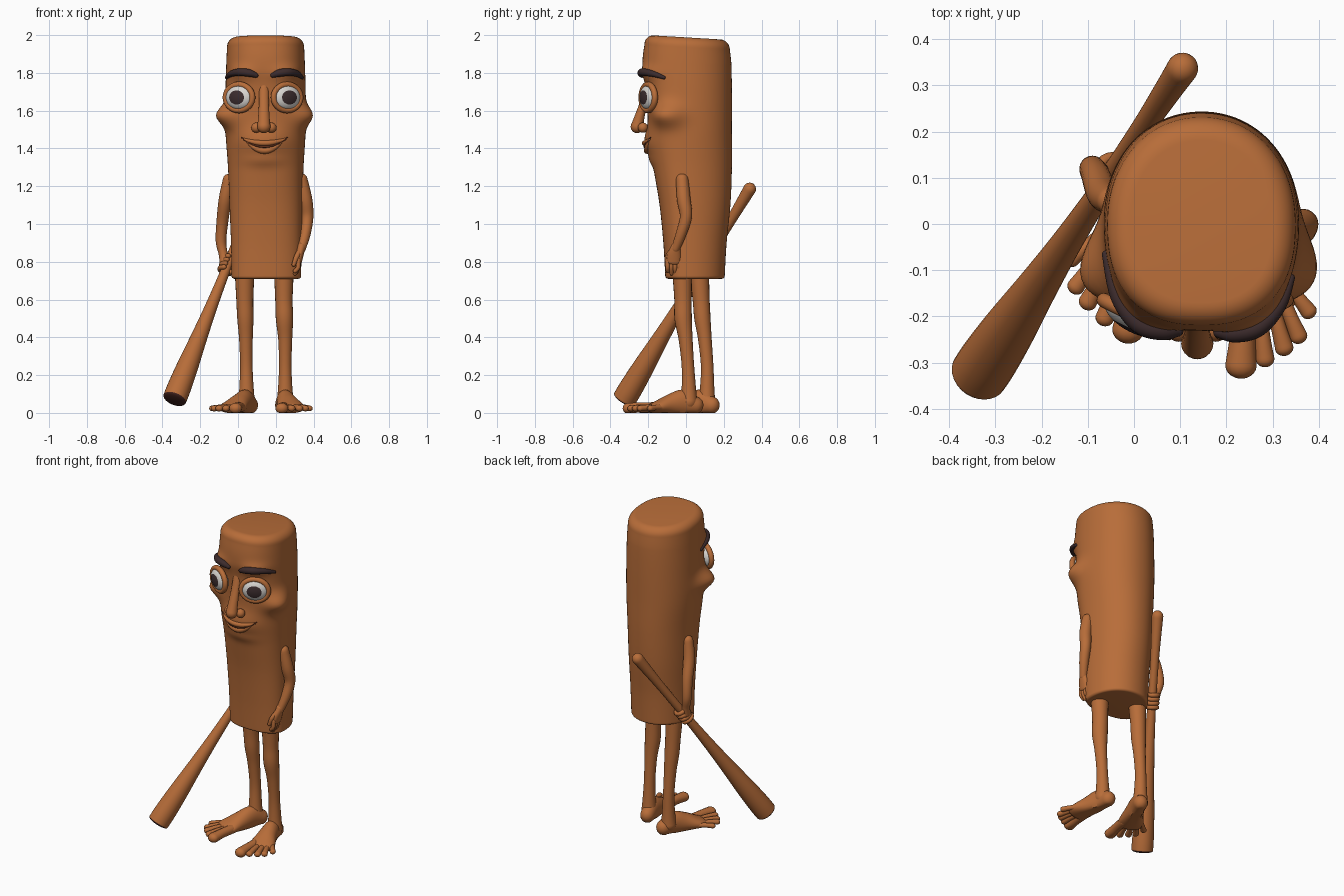
import bpy, bmesh, math
from mathutils import Vector, Matrix
from mathutils.bvhtree import BVHTree

if "Cube" in bpy.data.objects:
    bpy.data.objects.remove(bpy.data.objects["Cube"])


def material(name, rgb):
    m = bpy.data.materials.new(name)
    m.diffuse_color = (*rgb, 1)
    m.use_nodes = True
    m.node_tree.nodes["Principled BSDF"].inputs["Base Color"].default_value = m.diffuse_color
    return m


BROWN = material("wood brown", (0.479, 0.153, 0.041))
DARK = material("dark brow", (0.045, 0.024, 0.025))
WHITE = material("eye white", (0.68, 0.66, 0.63))
PUPIL = material("dark pupil", (0.045, 0.026, 0.028))
TIP = material("dark bat end", (0.06, 0.018, 0.014))
CREASE = material("mouth line", (0.12, 0.03, 0.012))


def finish(name, bm, mats, angle=50):
    bmesh.ops.recalc_face_normals(bm, faces=bm.faces[:])
    me = bpy.data.meshes.new(name)
    bm.to_mesh(me)
    bm.free()
    for m in mats:
        me.materials.append(m)
    me.shade_smooth()
    me.set_sharp_from_angle(angle=math.radians(angle))
    ob = bpy.data.objects.new(name, me)
    bpy.context.scene.collection.objects.link(ob)
    return ob


def spline(pts, steps):
    """Catmull-Rom samples through tuples of any length."""
    out = []
    n = len(pts)
    for i in range(n - 1):
        p0, p1, p2, p3 = pts[max(i - 1, 0)], pts[i], pts[i + 1], pts[min(i + 2, n - 1)]
        for k in range(steps):
            t = k / steps
            out.append(tuple(0.5 * (2 * b + (c - a) * t + (2 * a - 5 * b + 4 * c - d) * t * t
                                    + (3 * b - a - 3 * c + d) * t ** 3)
                             for a, b, c, d in zip(p0, p1, p2, p3)))
    out.append(tuple(pts[-1]))
    return out


def tube(name, pts, ref=(0, 1, 0), mats=(BROWN,), steps=6, segs=20, dome=1.0, tip=False):
    """Rounded limb through (x, y, z, half width[, half height]) points."""
    ref = Vector(ref)
    pts = spline([p if len(p) == 5 else (*p, p[3]) for p in pts], steps)
    pos = [Vector(p[:3]) for p in pts]
    rings = []
    last = len(pts) - 1
    for i, p in enumerate(pts):
        t = (pos[min(i + 1, last)] - pos[max(i - 1, 0)]).normalized()
        a = (ref - t * t.dot(ref)).normalized()
        rings.append((pos[i], t, a, t.cross(a), p[3], p[4]))

    def cap(ring, sign, d):
        c, t, a, b, w, h = ring
        return [(c + t * sign * d * min(w, h) * math.sin(g), t, a, b, w * math.cos(g), h * math.cos(g))
                for g in (0.3, 0.6, 0.9, 1.2, 1.42)]
    rings = cap(rings[0], -1, 1)[::-1] + rings + cap(rings[-1], 1, dome)
    bm = bmesh.new()
    loops = []
    for c, t, a, b, w, h in rings:
        loop = []
        for k in range(segs):
            g = math.tau * k / segs
            v = c + b * w * math.cos(g) + a * h * math.sin(g)
            v.z = max(v.z, 0.0)
            loop.append(bm.verts.new(v))
        loops.append(loop)
    for j, (l0, l1) in enumerate(zip(loops, loops[1:])):
        for k in range(segs):
            f = bm.faces.new((l0[k], l0[(k + 1) % segs], l1[(k + 1) % segs], l1[k]))
            f.material_index = 1 if tip and j >= len(loops) - 6 else 0
    bm.faces.new(loops[0])
    bm.faces.new(loops[-1]).material_index = 1 if tip else 0
    return finish(name, bm, mats)


# Body: lofted column with face bumps. Rows: z, centre x, half width, front y, back y
ROWS = [(0.725, .15, .184, -.11, .205), (0.9, .15, .187, -.12, .215), (1.1, .148, .193, -.14, .235),
        (1.3, .147, .2, -.172, .243), (1.5, .146, .212, -.195, .243), (1.7, .146, .212, -.213, .243),
        (1.85, .146, .208, -.23, .24), (1.95, .146, .204, -.22, .232)]
# Bumps: centre x, y, z, horizontal spread, vertical spread, height
BUMPS = [(-.06, -.1, 1.575, .08, .06, .068), (.345, -.1, 1.575, .08, .06, .054),
         (.015, -.2, 1.80, .08, .04, .02), (.255, -.2, 1.80, .08, .04, .02),
         (.137, -.2, 1.43, .13, .08, .032), (.137, -.19, 1.335, .1, .03, .01)]
SEGS = 112
loft = [(r, 0.0) for r in spline(ROWS, 14)]
bot, top = loft[0][0], loft[-1][0]
angles = [math.pi / 16 * k for k in range(1, 9)]
loft = ([((bot[0] - .015 * math.sin(a), *bot[1:]), .015 * (1 - math.cos(a))) for a in angles[::-1]] + loft
        + [((top[0] + .05 * math.sin(a), *top[1:]), .05 * (1 - math.cos(a))) for a in angles])
bm = bmesh.new()
loops = []
for (z, cx, rx, yf, yb), inset in loft:
    loop = []
    for k in range(SEGS):
        g = math.tau * k / SEGS
        c, s = math.cos(g), math.sin(g)
        e = 2 / (2.4 if s < 0 else 2.1)
        x = cx + (rx - inset) * math.copysign(abs(c) ** e, c)
        y = ((yb if s > 0 else -yf) - inset) * math.copysign(abs(s) ** e, s)
        out = Vector((x - cx, y, 0)).normalized()
        p = Vector((x, y, z))
        for bx, by, bz, sh, sv, amt in BUMPS:
            d = ((x - bx) / sh) ** 2 + ((y - by) / sh) ** 2 + ((z - bz) / sv) ** 2
            p += out * amt * math.exp(-d)
        p.z -= .06 * (y + .2) * min(max((z - 1.85) / .1, 0), 1)
        loop.append(bm.verts.new(p))
    loops.append(loop)
for l0, l1 in zip(loops, loops[1:]):
    for k in range(SEGS):
        bm.faces.new((l0[k], l0[(k + 1) % SEGS], l1[(k + 1) % SEGS], l1[k]))
bm.faces.new(loops[0])
bm.faces.new(loops[-1])
bm.normal_update()
face_tree = BVHTree.FromBMesh(bm)
finish("body", bm, [BROWN])


def front(x, z):
    hit = face_tree.ray_cast(Vector((x, -1, z)), Vector((0, 1, 0)))[0]
    return hit.y if hit else -.15


# Eyes with pupils, eyelid rings and brows
MID = .1325
for side, s in (("left", -1), ("right", 1)):
    n = Vector((s * .45, -.893, 0))
    up = Vector((0, 0, 1))
    u = up.cross(n)
    frame = Matrix((u, up, n)).transposed().to_4x4()
    frame.translation = (MID + s * .1245, -.195, 1.67)
    bm = bmesh.new()
    bmesh.ops.create_uvsphere(bm, u_segments=48, v_segments=48, radius=1)
    for f in bm.faces:
        c = f.calc_center_median()
        f.material_index = 1 if c.z > 0 and math.hypot(c.x, c.y) < .58 else 0
    bm.transform(frame @ Matrix.Diagonal((.079, .067, .042, 1)))
    finish(side + "_eye", bm, [WHITE, PUPIL])
    bm = bmesh.new()
    R, r, nu, nv = 1.0, .016, 48, 12
    grid = [[bm.verts.new(((.079 + r * math.cos(b)) * math.cos(a), (.068 + r * math.cos(b)) * math.sin(a),
                           .006 + r * math.sin(b)))
             for b in (math.tau * j / nv for j in range(nv))]
            for a in (math.tau * i / nu for i in range(nu))]
    for i in range(nu):
        for j in range(nv):
            i2, j2 = (i + 1) % nu, (j + 1) % nv
            bm.faces.new((grid[i][j], grid[i2][j], grid[i2][j2], grid[i][j2]))
    bm.transform(frame)
    finish(side + "_eyelid", bm, [BROWN])
    brow = []
    for dx, z, rad in ((.045, 1.787, .013), (.08, 1.799, .02), (.13, 1.804, .02),
                       (.175, 1.795, .016), (.2, 1.775, .009)):
        x = MID + .007 + s * dx
        brow.append((x, front(x, z) - .004, z, rad))
    tube(side + "_brow", brow, ref=(0, 0, 1), mats=[DARK])
    # Nostril wing
    bm = bmesh.new()
    bmesh.ops.create_uvsphere(bm, u_segments=24, v_segments=16, radius=.027)
    bm.transform(Matrix.Translation((.137 + s * .04, -.228, 1.51)))
    finish(side + "_nostril", bm, [BROWN])

# Nose and mouth
tube("nose", [(.137, -.195, 1.74, .026, .02), (.137, -.222, 1.65, .026, .02),
              (.137, -.245, 1.57, .03, .026), (.137, -.259, 1.515, .035, .034)])


def smile(name, half, dz, rad, off, mat):
    pts = []
    for k in range(-4, 5):
        q = k / 4
        x = .14 + half * q
        z = 1.41 + .047 * (half * q / .12) ** 2 + dz * (1 - q * q)
        pts.append((x, front(x, z) + off, z, rad * (1 - .6 * q * q)))
    tube(name, pts, ref=(0, 0, 1), mats=[mat], steps=4, segs=14)


smile("mouth_line", .122, 0, .007, -.004, CREASE)
smile("upper_lip", .11, .018, .015, 0, BROWN)
smile("lower_lip", .09, -.021, .018, .002, BROWN)

# Legs
tube("right_leg", [(.243, -.02, .74, .052), (.243, -.016, .6, .046), (.246, -.015, .5, .046),
                   (.25, -.002, .39, .037), (.25, .01, .25, .033), (.25, .015, .13, .038), (.25, .015, .06, .045)])
tube("left_leg", [(.035, .07, .74, .052), (.036, .08, .6, .045), (.039, .087, .5, .043),
                  (.042, .1, .39, .036), (.044, .112, .25, .033), (.045, .112, .13, .038), (.045, .11, .06, .045)])


# Feet, laid out from the ankle with the big toe on the inner side
def foot(side, ax, ay, mirror, turn, k):
    ct, st = math.cos(turn), math.sin(turn)

    def place(p):
        x, y = p[0] * mirror * k, p[1] * k
        return (ax + x * ct - y * st, ay + x * st + y * ct, *p[2:])
    tube(side + "_foot", [place(p) for p in (
        (-.012, .03, .04, .042, .046), (-.002, -.03, .055, .046, .068), (.012, -.1, .045, .058, .056),
        (.028, -.165, .032, .074, .036), (.034, -.195, .026, .072, .027))], ref=(0, 0, 1))
    toes = [(-.01, -.18, -.02, -.355, .034), (.02, -.19, .036, -.33, .02), (.045, -.18, .08, -.305, .02),
            (.065, -.165, .113, -.278, .019), (.075, -.14, .138, -.222, .018)]
    for i, (x0, y0, x1, y1, r) in enumerate(toes):
        d = Vector((x1 - x0, y1 - y0)).normalized()
        e = Vector((x1, y1)) - d * r * .85
        m = Vector((x0, y0)).lerp(e, .55)
        tube(f"{side}_toe_{i + 1}", [place(p) for p in (
            (x0, y0, .03, r * .85, r * .8), (*m, .029, r * .82, r * .8), (*e, .024, r, r * .85))],
            ref=(0, 0, 1), segs=14)


foot("right", .25, .02, 1, 0, 1)
foot("left", .045, .108, -1, -math.radians(13), 1.05)

# Bat with a dark end
A, B = Vector((.105, .337, 1.185)), Vector((-.335, -.325, .075))
tube("bat", [(*A.lerp(B, t), r) for t, r in ((0, .034), (.07, .03), (.2, .025), (.38, .025), (.55, .032),
                                            (.7, .043), (.85, .057), (.95, .063), (1, .063))],
     ref=(0, 0, 1), mats=[BROWN, TIP], segs=28, dome=.25, tip=True)

# Arm holding the bat, with fingers wrapped around the grip
tube("left_arm", [(-.05, .05, 1.235, .03), (-.068, .065, 1.13, .034), (-.083, .105, 1.01, .031),
                  (-.09, .12, .91, .028), (-.078, .112, .84, .024), (-.068, .1, .79, .03)])
axis = (B - A).normalized()
e1 = axis.cross(Vector((0, 0, 1))).normalized()
e2 = axis.cross(e1)
for i in range(4):
    c = A.lerp(B, .35) + axis * (.024 * i - .02)
    tube(f"grip_finger_{i + 1}", [(*(c + (e1 * math.cos(g) + e2 * math.sin(g)) * .032), .013)
                                  for g in (-1.8, -.9, 0, .9, 1.8, 2.7)], ref=axis, steps=3, segs=10)

# Hanging arm and hand
tube("right_arm", [(.335, -.02, 1.235, .033), (.357, -.012, 1.13, .036), (.367, 0, 1.04, .032),
                   (.357, -.025, .95, .028), (.336, -.055, .87, .023)])
tube("right_palm", [(.336, -.055, .88, .022, .024), (.328, -.062, .84, .02, .036), (.32, -.066, .8, .018, .038)])
for i in range(4):
    y = -.096 + .02 * i
    low = .738 + (.012 if i in (0, 3) else 0)
    tube(f"right_finger_{i + 1}", [(.32, y, .81, .012), (.318, y - .002, .77, .012), (.302, y, low, .011)], segs=10)
tube("right_thumb", [(.328, -.075, .86, .014), (.31, -.098, .825, .014), (.295, -.104, .785, .011)], segs=10)
